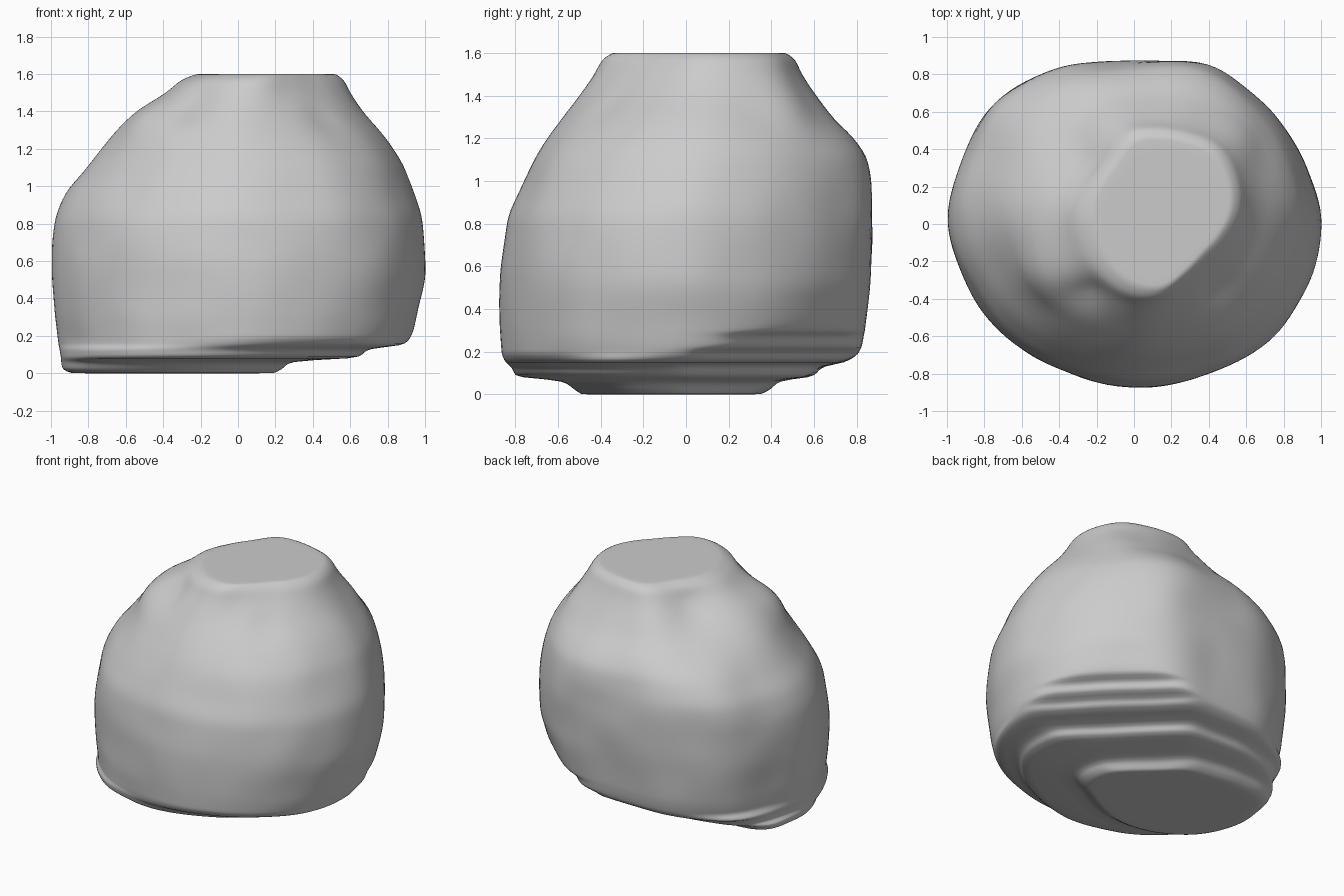
import bpy, bmesh, math
from mathutils import Vector, noise

if "Cube" in bpy.data.objects:
    bpy.data.objects.remove(bpy.data.objects["Cube"])

# Extents per height: z, xmin, xmax, ymin, ymax
LEVELS = [
    (0.00, -0.88, 0.18, -0.50, 0.36), (0.02, -0.925, 0.22, -0.53, 0.40),
    (0.065, -0.935, 0.28, -0.60, 0.46), (0.08, -0.94, 0.63, -0.80, 0.60),
    (0.13, -0.95, 0.70, -0.83, 0.66), (0.15, -0.955, 0.88, -0.855, 0.76),
    (0.20, -0.965, 0.93, -0.87, 0.82), (0.35, -0.985, 0.965, -0.88, 0.85),
    (0.55, -1.0, 1.0, -0.88, 0.87), (0.80, -0.98, 0.985, -0.85, 0.88),
    (0.95, -0.93, 0.95, -0.79, 0.875), (1.10, -0.81, 0.89, -0.72, 0.85),
    (1.20, -0.73, 0.83, -0.655, 0.79), (1.30, -0.65, 0.76, -0.58, 0.69),
    (1.40, -0.55, 0.68, -0.50, 0.62), (1.50, -0.40, 0.61, -0.425, 0.56),
    (1.57, -0.31, 0.57, -0.385, 0.525), (1.60, -0.23, 0.53, -0.34, 0.48)]

# Outline radii every 22.5 degrees, relative to the extents
BASE = [1, .98, .9, .93, .95, 1.06, 1.22, 1.08, 1, .97, .97, .98, .98, .95, .98, 1.08]
BODY = [1, .995, 1.01, 1.045, .99, 1.035, 1.05, 1, 1, .965, .97, .97, .99, .995, 1.01, 1]
CROWN = [.96, 1.02, 1.04, .98, .97, 1, .92, .95, .98, .97, 1, 1.03, 1, .86, .80, .86]

# Stepped undercut on the back right: z, distance of the cutting plane
STEPS = [(0, .10), (.06, .16), (.08, .42), (.14, .47), (.155, .65), (.20, .69),
         (.22, .77), (.275, .80), (.295, .87), (.45, .95), (.60, 1.1), (1.6, 1.1)]

# Share of the base outline at each height
BASE_MIX = [(0, 1), (.065, 1), (.08, .5), (.14, .4), (.2, 0), (1.6, 0)]

# Bumps and dents: x, y, z, radius, amount
DENTS = [(-.46, -.24, 1.38, .20, .06), (-.27, -.38, 1.43, .11, -.05),
         (-.36, .40, 1.40, .24, -.12), (-.66, .58, 1.05, .22, .02),
         (.57, .50, 1.38, .16, .045), (.47, -.37, 1.36, .10, -.02),
         (-.15, .80, 1.05, .15, -.02)]


def lerp_table(table, z):
    # Monotone cubic interpolation of every column
    k = 0
    while k < len(table) - 2 and z > table[k + 1][0]:
        k += 1

    def slope(i, c):
        return (table[i + 1][c] - table[i][c]) / (table[i + 1][0] - table[i][0])

    def tangent(i, c):
        if i == 0 or i == len(table) - 1:
            return slope(min(i, len(table) - 2), c)
        a, b = slope(i - 1, c), slope(i, c)
        return 2 * a * b / (a + b) if a * b > 0 else 0

    h = table[k + 1][0] - table[k][0]
    t = (z - table[k][0]) / h
    s = t * t * (3 - 2 * t)
    return [table[k][c] * (1 - s) + table[k + 1][c] * s
            + h * t * (1 - t) * ((1 - t) * (tangent(k, c)) - t * tangent(k + 1, c))
            for c in range(1, len(table[0]))]


def ring_radius(radii, ang):
    # Periodic Catmull-Rom interpolation
    f = ang / math.tau * 16
    i, t = int(f), f - int(f)
    a, b, c, d = (radii[(i + k) % 16] for k in (-1, 0, 1, 2))
    return b + .5 * t * (c - a + t * (2*a - 5*b + 4*c - d + t * (3*(b - c) + d - a)))


def surface_point(ang, z, ext, base, cut):
    x0, x1, y0, y1 = ext
    t = min(max((z - 1.1) / .5, 0), 1) ** 1.5
    r = ring_radius(BODY, ang) * (1 - t) + ring_radius(CROWN, ang) * t
    r = r * (1 - base) + ring_radius(BASE, ang) * base
    p = Vector(((x0 + x1) / 2 + r * math.cos(ang) * (x1 - x0) / 2,
                (y0 + y1) / 2 + r * math.sin(ang) * (y1 - y0) / 2, z))
    n = Vector((.7071, .7071, 0))
    s = p.dot(n) - cut
    p -= n * (s + math.sqrt(s * s + .0015)) / 2
    out = Vector((math.cos(ang), math.sin(ang), 0))
    push = sum(amt * math.exp(-(p - Vector((x, y, zz))).length_squared / rad ** 2)
               for x, y, zz, rad, amt in DENTS)
    return p + out * (push + .01 * noise.noise(p * 3.5))


def make_ring(z):
    ext = lerp_table(LEVELS, z)
    base, cut = lerp_table(BASE_MIX, z)[0], lerp_table(STEPS, z)[0]
    return [surface_point(math.tau * i / N, z, ext, base, cut) for i in range(N)]


def cap_rings(ring):
    mid = sum(ring, Vector()) / N
    return [[mid + (p - mid) * k for p in ring] for k in (.97, .9, .6, .3)]


# Rings from the base to the flat crown
N = 128
heights = [i * .01 for i in range(32)] + [.33 + i * .03 for i in range(40)]
heights += [1.525, 1.55, 1.565, 1.58, 1.59, 1.6]
rings = [make_ring(z) for z in heights]
rings = cap_rings(rings[0])[::-1] + rings + cap_rings(rings[-1])

bm = bmesh.new()
loops = [[bm.verts.new(p) for p in ring] for ring in rings]
for lo, hi in zip(loops, loops[1:]):
    for i in range(N):
        j = (i + 1) % N
        bm.faces.new((lo[i], lo[j], hi[j], hi[i]))
bm.faces.new(loops[0][::-1])
bm.faces.new(loops[-1])
mesh = bpy.data.meshes.new("boulder")
bm.to_mesh(mesh)
bm.free()

# Boulder
boulder = bpy.data.objects.new("boulder", mesh)
bpy.context.collection.objects.link(boulder)
smooth = boulder.modifiers.new("soften", 'SMOOTH')
smooth.factor, smooth.iterations = .5, 4
mesh.polygons.foreach_set("use_smooth", [True] * len(mesh.polygons))
